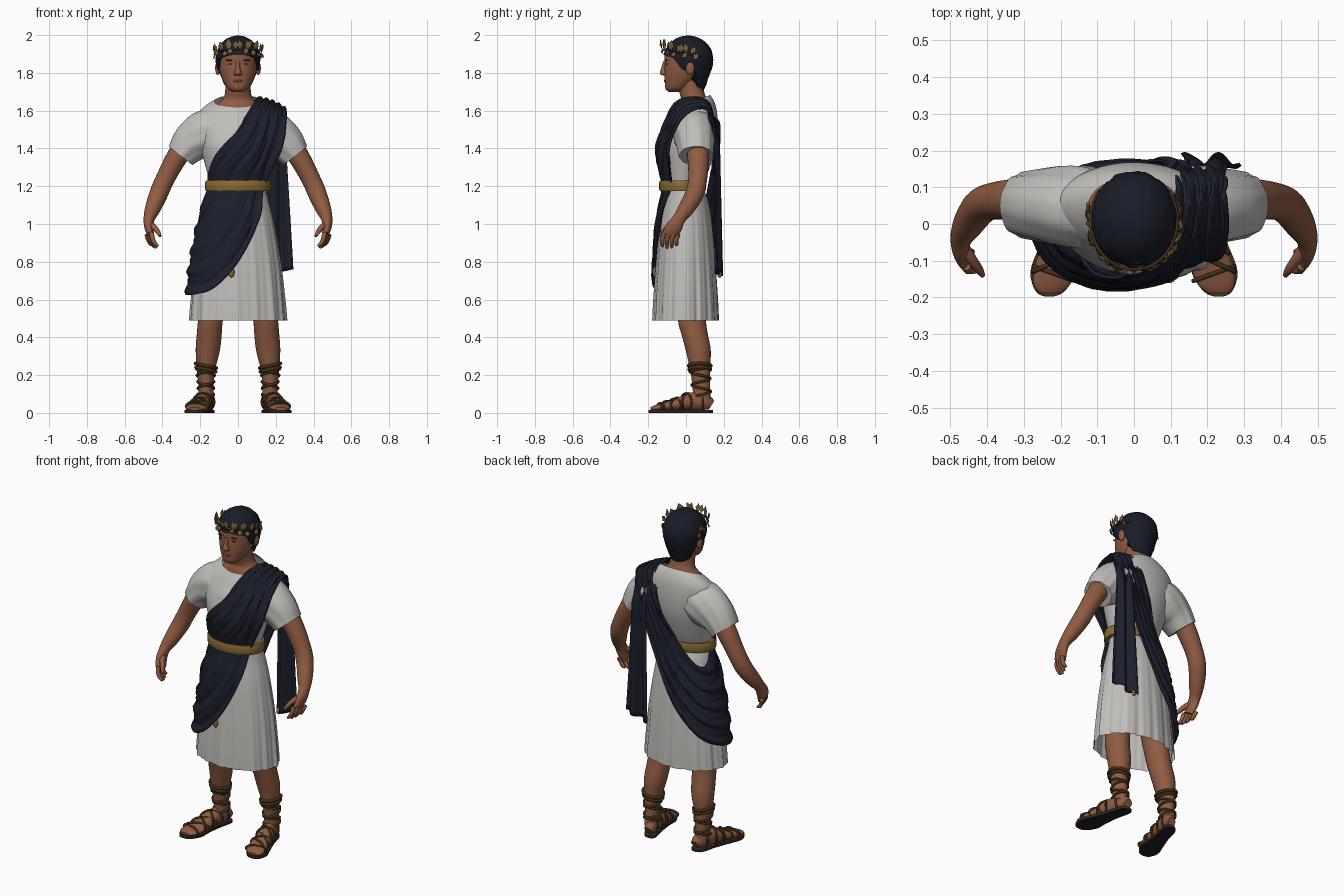
import bpy, bmesh, math, random
from mathutils import Vector

random.seed(4)
if "Cube" in bpy.data.objects:
    bpy.data.objects.remove(bpy.data.objects["Cube"])


def material(name, r, g, b):
    m = bpy.data.materials.new(name)
    m.use_nodes = True
    m.diffuse_color = (r, g, b, 1)
    m.node_tree.nodes["Principled BSDF"].inputs["Base Color"].default_value = (r, g, b, 1)
    return m


SKIN = material("tan skin", .28, .106, .055)
LIPS = material("lips", .2, .065, .038)
WHITE = material("off white linen", .53, .515, .49)
NAVY = material("navy wool", .012, .0138, .025)
HAIR = material("blue black hair", .01, .012, .021)
GOLD = material("old gold", .25, .145, .036)
LAUREL = material("tarnished gold", .21, .13, .05)
LEATHER = material("brown leather", .055, .03, .01)
SOLE = material("dark sole", .014, .013, .017)


def finish(name, bm, mat):
    bmesh.ops.recalc_face_normals(bm, faces=bm.faces)
    me = bpy.data.meshes.new(name)
    bm.to_mesh(me)
    bm.free()
    me.materials.append(mat)
    ob = bpy.data.objects.new(name, me)
    bpy.context.collection.objects.link(ob)
    bpy.ops.object.select_all(action='DESELECT')
    ob.select_set(True)
    bpy.context.view_layer.objects.active = ob
    bpy.ops.object.shade_smooth_by_angle(angle=math.radians(50))
    return ob


def smooth(rows, steps, closed=False):
    """Catmull-Rom through rows of numbers."""
    n, out = len(rows), []
    get = lambda i: rows[i % n] if closed else rows[max(0, min(n - 1, i))]
    for i in range(n if closed else n - 1):
        for k in range(steps):
            t = k / steps
            out.append([b + t / 2 * (c - a + t * (2*a - 5*b + 4*c - d + t * (3*(b - c) + d - a)))
                        for a, b, c, d in zip(get(i - 1), get(i), get(i + 1), get(i + 2))])
    return out if closed else out + [list(rows[-1])]


def sheet(name, rows, mat, around=False, closed=False, caps=False):
    """Skin a grid of points."""
    bm = bmesh.new()
    vs = [[bm.verts.new(p) for p in r] for r in rows]
    n, m = len(vs), len(vs[0])
    for i in range(n if closed else n - 1):
        for j in range(m if around else m - 1):
            a, b = vs[i], vs[(i + 1) % n]
            bm.faces.new((a[j], a[(j + 1) % m], b[(j + 1) % m], b[j]))
    if caps:
        bm.faces.new(vs[0])
        bm.faces.new(vs[-1])
    return finish(name, bm, mat)


def loft(name, rings, mat, n=24, steps=4, flat=False, side=1, ref=(0, 1, 0), warp=None, caps=True):
    """Ellipse rings (x, y, z, width, depth) swept along their centres."""
    rings = smooth(rings, steps)
    cs = [Vector(r[:3]) for r in rings]
    rows = []
    for i, r in enumerate(rings):
        d = Vector((0, 0, 1)) if flat else (cs[min(i + 1, len(cs) - 1)] - cs[max(i - 1, 0)]).normalized()
        a = Vector(ref).cross(d).normalized()
        b = d.cross(a)
        row = []
        for k in range(n):
            t = math.tau * k / n
            p = cs[i] + a * r[3] * math.cos(t) + b * r[4] * math.sin(t)
            if warp:
                p = warp(p, t)
            row.append((p.x * side, p.y, p.z))
        rows.append(row)
    return sheet(name, rows, mat, around=True, caps=caps)


def ball(name, loc, size, mat):
    bm = bmesh.new()
    bmesh.ops.create_uvsphere(bm, u_segments=16, v_segments=10, radius=1)
    for v in bm.verts:
        v.co = Vector(loc) + Vector(c * s for c, s in zip(v.co, size))
    return finish(name, bm, mat)


def cord(name, paths, radius, mat, cyclic=True):
    cu = bpy.data.curves.new(name, 'CURVE')
    cu.dimensions = '3D'
    cu.bevel_depth = radius
    cu.bevel_resolution = 2
    for path in paths:
        s = cu.splines.new('POLY')
        s.points.add(len(path) - 1)
        for q, p in zip(s.points, path):
            q.co = (*p, 1)
        s.use_cyclic_u = cyclic
    cu.materials.append(mat)
    ob = bpy.data.objects.new(name, cu)
    bpy.context.collection.objects.link(ob)


def table(x, pts):
    for (a, u), (b, v) in zip(pts, pts[1:]):
        if x <= b:
            return u + (v - u) * max(0, x - a) / (b - a)
    return pts[-1][1]


# Tunic body with pleated skirt and scooped neckline
TORSO = [(0, 0, .49, .25, .17), (0, 0, .6, .242, .166), (0, 0, .8, .222, .154), (0, 0, 1, .19, .137),
         (0, 0, 1.12, .163, .118), (0, -.01, 1.2, .147, .102), (0, -.003, 1.28, .165, .122),
         (0, .01, 1.4, .198, .146), (0, .03, 1.5, .218, .138), (0, .042, 1.57, .215, .122),
         (0, .045, 1.615, .18, .104), (0, .045, 1.648, .125, .083)]
FINE = smooth(TORSO, 6)


def torso_at(z):
    return min(FINE, key=lambda r: abs(r[2] - z))


def pleats(p, t):
    if p.z < 1.2:
        k = (1.2 - p.z) * (.028 * math.sin(15 * t) + .02 * math.sin(8 * t + 1) + .018 * math.sin(31 * t) + .012)
        p = Vector((p.x * (1 + k), p.y * (1 + k), p.z))
    elif p.z > 1.5:
        p.z += (p.y - .04) * .4 * (p.z - 1.5) / .15
    return p


loft("tunic", TORSO, WHITE, n=144, steps=6, flat=True, warp=pleats, caps=False)

# Belt
loft("belt", [(0, -.018, z, .156 + w, .106 + w) for z, w in
              ((1.174, 0), (1.174, .014), (1.185, .018), (1.22, .018), (1.23, .014), (1.23, 0))],
     GOLD, n=64, steps=1, flat=True)

# Draped sash: stations of upper edge then lower edge, wrapping shoulder, hip and back
STATIONS = [(.11, .04, 1.665, .25, .08, 1.61), (.08, -.06, 1.63, .255, -.02, 1.56),
            (0, -.115, 1.5, .235, -.09, 1.4), (-.1, -.1, 1.36, .14, -.08, 1.2),
            (-.15, -.05, 1.25, .11, -.14, 1.03), (-.165, 0, 1.17, 0, -.17, .8),
            (-.17, .03, 1.12, -.14, -.15, .65), (-.165, .07, 1.1, -.245, 0, .63),
            (-.12, .1, 1.13, -.18, .13, .7), (-.04, .125, 1.24, -.05, .165, .85),
            (.03, .14, 1.4, .06, .165, 1.06), (.07, .14, 1.55, .2, .155, 1.4), (.1, .12, 1.635, .25, .13, 1.575)]


def drape_point(s, v, u):
    p = Vector(s[:3]).lerp(Vector(s[3:]), v)
    _, cy, _, rx, ry = torso_at(p.z)
    # Folds flatten where the belt gathers the cloth
    loose = table(abs(p.z - 1.203), ((.03, .25), (.13, 1)))
    fold = loose * (.006 * math.sin(v * 27 + 1.5 * math.sin(u * 12)) + .003 * math.sin(v * 55 + u * 9))
    bulge = loose * .01 * math.sin(v * math.pi)
    if p.z < 1.55:
        out = Vector((p.x / rx, (p.y - cy) / ry, 0))
        k = max(1, (1.09 + .08 * max(0, 1.15 - p.z)) / max(out.length, .01))
        p = Vector((p.x * k, cy + (p.y - cy) * k, p.z))
        return p + out.normalized() * (fold + bulge * .6)
    return p + Vector((0, .5 * (p.y - .04), .8)).normalized() * (fold + bulge)


wrap = smooth(STATIONS, 8, closed=True)
rows = [[drape_point(s, j / 48, i / len(wrap) * math.tau / 6) for j in range(49)] for i, s in enumerate(wrap)]
sash = sheet("draped_sash", rows, NAVY, closed=True)
# Loose end hanging behind the shoulder
tail = []
for i in range(31):
    t = i / 30
    row = []
    for j in range(41):
        w = j / 40
        x = .16 - .03 * t + (.085 + .075 * t) * w
        y = .125 + .04 * min(1, t * 5) + .008 * t + (.006 + .012 * t) * math.sin(w * 11 + t)
        row.append((x, y, 1.605 - .03 * w - t * (.88 - .065 * w)))
    tail.append(row)
hanging = sheet("hanging_drape", tail, NAVY)
for ob in (sash, hanging):
    mod = ob.modifiers.new("thickness", 'SOLIDIFY')
    mod.thickness = .01
    mod.offset = 0
ball("front_tassel", (-.035, -.168, .745), (.016, .01, .028), GOLD)
ball("back_tassel", (.15, .178, .735), (.014, .012, .02), GOLD)

# Neck and head
loft("neck", [(0, .042, 1.59, .135, .082), (0, .042, 1.632, .112, .076), (0, .042, 1.66, .082, .068),
              (0, .03, 1.7, .068, .066), (0, .015, 1.77, .068, .07)], SKIN, n=32, flat=True)
loft("head", [(0, -.06, 1.7, .03, .032), (0, -.047, 1.718, .056, .062), (0, -.025, 1.76, .08, .088),
              (0, -.01, 1.8, .094, .104), (0, .003, 1.85, .102, .116), (0, .01, 1.92, .1, .118),
              (0, .01, 1.97, .06, .07)], SKIN, n=40, flat=True)
loft("nose", [(0, -.106, 1.785, .012, .01), (0, -.115, 1.79, .021, .016), (0, -.119, 1.8, .019, .02),
              (0, -.114, 1.83, .011, .016), (0, -.108, 1.862, .012, .012)], SKIN, n=16, flat=True)
ball("lips", (0, -.107, 1.757), (.026, .01, .008), LIPS)
for s, side in ((1, "left"), (-1, "right")):
    ball(side + "_ear", (s * .107, .022, 1.825), (.014, .023, .036), SKIN)
    ball(side + "_eye", (s * .04, -.102, 1.847), (.013, .005, .004), LEATHER)
    ball(side + "_brow", (s * .042, -.104, 1.867), (.024, .006, .004), LEATHER)

# Hair cap with shaped hairline
HAIRLINE = ((-1, 1.895), (-.6, 1.88), (-.3, 1.82), (-.1, 1.81), (.02, 1.86), (.25, 1.82), (.55, 1.73), (1, 1.71))
hair = []
for i in range(18):
    row = []
    for k in range(72):
        t = math.tau * k / 72
        low = table(math.sin(t), HAIRLINE)
        z = low + (1.997 - low) * math.sin(max(0, i - 1) / 16 * math.pi / 2)
        f = math.sqrt(max(0, 1 - ((z - 1.87) / .1275) ** 2)) if z > 1.87 else 1 - .38 * ((1.87 - z) / .16) ** 1.4
        f *= (.84 if i == 0 else 1) + random.uniform(-.015, .015) + .014 * math.sin(11 * t + z * 60)
        row.append((.118 * f * math.cos(t), .012 + .132 * f * math.sin(t), z))
    hair.append(row)
sheet("hair", hair, HAIR, around=True, caps=True)


# Laurel wreath, open at the back
def crown(t, r=0):
    return Vector(((.118 + r) * math.cos(t), .01 + (.134 + r) * math.sin(t), 1.9 - .022 * math.sin(t)))


cord("wreath_band", [[crown(-math.pi / 2 + .1 * k) for k in range(-22, 23)]], .004, LEATHER, cyclic=False)
bm = bmesh.new()
for s in (1, -1):
    for k in range(14):
        t = -math.pi / 2 + s * (.1 + k * .13)
        base = crown(t, .003)
        out = Vector((math.cos(t), math.sin(t), 0))
        along = Vector((-out.y, out.x, 0)) * s
        up = Vector((0, 0, -.3 if k % 3 == 1 else 1))
        d = (along * random.uniform(-.3, .8) + up + out * random.uniform(0, .25)).normalized()
        w = d.cross(out).normalized() * .017
        size = random.uniform(.048, .066) if up.z > 0 else .032
        mid = base + d * size * .5
        a, l, tip, r, c = [bm.verts.new(p) for p in
                           (base, mid + w, base + d * size, mid - w, mid + out * .008)]
        for f in ((a, l, c), (l, tip, c), (tip, r, c), (r, a, c)):
            bm.faces.new(f)
finish("laurel_leaves", bm, LAUREL)

# Limbs, hands and sandals
LEG = [(.17, .085, .07, .04, .046), (.17, .08, .15, .04, .047), (.17, .075, .22, .047, .052),
       (.16, .065, .33, .064, .066), (.152, .045, .42, .066, .07), (.145, .03, .5, .066, .074),
       (.11, 0, .8, .075, .08)]
FOOT = [(.17, .135, .04, .026, .026), (.17, .1, .057, .038, .045), (.17, .03, .06, .043, .048),
        (.17, -.05, .043, .05, .033), (.17, -.12, .031, .058, .022), (.17, -.165, .025, .05, .015),
        (.17, -.187, .022, .03, .008)]
turn_out = lambda p, t=0: Vector((p[0] + .22 * (.08 - p[1]), p[1], p[2]))
sleeve_fold = lambda p, t: p + Vector((0, 1, 0)) * .003 * math.sin(9 * t + p.x * 20)
for s, side in ((1, "left_"), (-1, "right_")):
    loft(side + "sleeve", [(.05, .042, 1.5, .095, .09), (.13, .046, 1.49, .122, .112), (.19, .048, 1.465, .126, .11),
                           (.25, .05, 1.425, .106, .098), (.303, .052, 1.362, .08, .088)],
         WHITE, n=48, side=s, warp=sleeve_fold)
    loft(side + "arm", [(.24, .055, 1.48, .06, .06), (.32, .065, 1.36, .056, .058), (.385, .062, 1.24, .05, .05),
                        (.42, .045, 1.16, .049, .049), (.452, 0, 1.08, .041, .043), (.47, -.035, 1.03, .03, .034),
                        (.472, -.062, .985, .024, .042), (.462, -.085, .94, .017, .042)], SKIN, side=s)
    for i, name in enumerate(("index", "middle", "ring", "little")):
        x, y, drop = .008 * i - .012, -.125 + .025 * i, (.004, -.006, -.003, .012)[i]
        loft(side + name + "_finger", [(.47 + x, y + .01, .955 - .004 * i, .013, .012), (.464 + x, y, .92, .012, .012),
                                       (.45 + x, y, .895, .011, .011), (.435 + x, y, .878 + drop, .007, .007)],
             SKIN, n=10, steps=2, side=s)
    loft(side + "thumb", [(.462, -.07, .995, .018, .018), (.44, -.1, .978, .015, .015),
                          (.422, -.125, .955, .012, .012), (.412, -.14, .935, .007, .007)], SKIN, n=10, side=s)
    loft(side + "leg", LEG, SKIN, n=28, flat=True, side=s)
    loft(side + "foot", FOOT, SKIN, side=s, ref=(0, 0, 1), warp=turn_out)
    # Sole outline
    shape = smooth([(0, .142), (.036, .12), (.042, .03), (.057, -.06), (.066, -.13), (.038, -.185), (0, -.198),
                    (-.037, -.185), (-.06, -.13), (-.047, -.06), (-.038, .03), (-.036, .12)], 4, closed=True)
    outline = [turn_out((.17 + x, y, 0)) for x, y in shape]
    layer = lambda z: [(p.x * s, p.y, z) for p in outline]
    sheet(side + "sole", [layer(0), layer(.008)], SOLE, around=True, caps=True)
    sheet(side + "insole", [layer(.0075), layer(.016)], LEATHER, around=True, caps=True)
    # Foot straps
    straps = []
    for y, lean in ((-.135, .02), (-.1, -.03), (-.06, .035), (-.045, -.035), (0, .03), (.01, -.03), (.09, 0)):
        near = min(smooth(FOOT, 6), key=lambda r: abs(r[1] - y))
        loop = []
        for k in range(24):
            t = math.tau * k / 24
            p = turn_out((.17 + (near[3] + .003) * math.cos(t), y + lean * math.cos(t),
                          max(.012, near[2] + (near[4] + .004) * math.sin(t))))
            loop.append((p.x * s, p.y, p.z))
        straps.append(loop)
    cord(side + "foot_straps", straps, .006, LEATHER)
    # Crossed ankle lacing and top cuff
    laces = []
    for way in (1, -1):
        line = []
        for k in range(73):
            z = .08 + .17 * k / 72
            near = min(smooth(LEG, 8), key=lambda r: abs(r[2] - z))
            t = way * (math.pi * 5 * k / 72) - math.pi / 2
            line.append((s * (near[0] + (near[3] + .003) * math.cos(t)), near[1] + (near[4] + .003) * math.sin(t), z))
        laces.append(line)
    cord(side + "ankle_laces", laces, .007, LEATHER, cyclic=False)
    cord(side + "ankle_cuff", [[(s * (.17 + r * math.cos(q)), .073 + (r + .004) * math.sin(q), z + .012 * math.cos(q))
                                for q in (math.tau * k / 24 for k in range(24))]
                               for z, r in ((.25, .056), (.23, .053))], .009, LEATHER)
